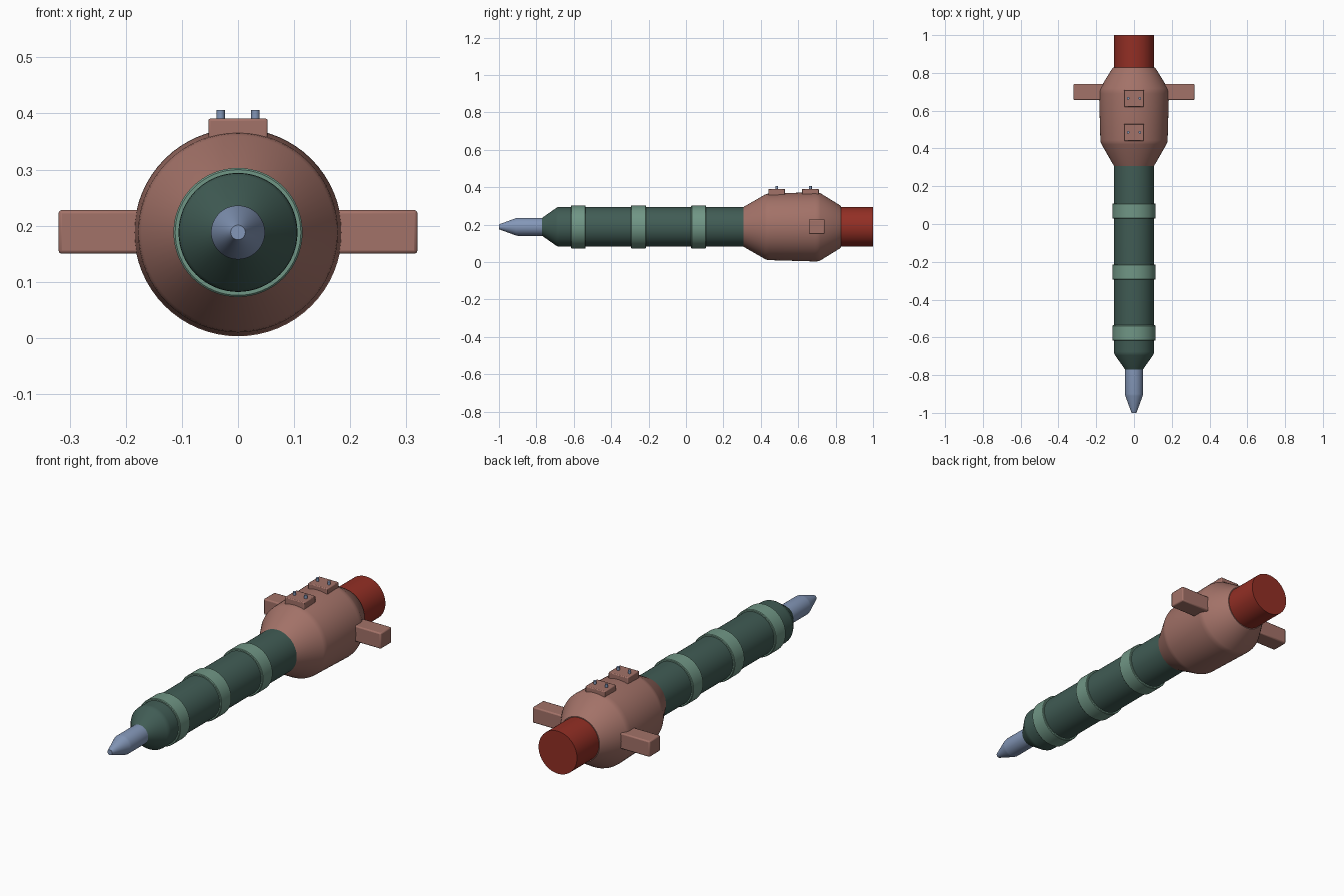
import bpy, math
from mathutils import Matrix

if "Cube" in bpy.data.objects:
    bpy.data.objects.remove(bpy.data.objects["Cube"])

AXIS_Z = 0.188


def material(name, rgb):
    m = bpy.data.materials.new(name)
    m.diffuse_color = (*rgb, 1)
    m.use_nodes = True
    m.node_tree.nodes["Principled BSDF"].inputs["Base Color"].default_value = m.diffuse_color
    return m


dark_green = material("dark green", (0.052, 0.107, 0.090))
pale_green = material("pale green", (0.162, 0.305, 0.235))
clay = material("clay pink", (0.365, 0.168, 0.138))
red = material("deep red", (0.290, 0.028, 0.018))
steel = material("steel blue", (0.230, 0.310, 0.480))


def finish(obj, name, mat):
    obj.name = name
    obj.data.materials.append(mat)
    bpy.ops.object.select_all(action='DESELECT')
    obj.select_set(True)
    bpy.context.view_layer.objects.active = obj
    bpy.ops.object.shade_smooth_by_angle(angle=math.radians(31))
    return obj


def turned(name, profile, mat, n=64):
    """Closed solid turned about the long axis from (y, radius) pairs."""
    verts = [(r * math.cos(2 * math.pi * i / n), y, AXIS_Z + r * math.sin(2 * math.pi * i / n))
             for y, r in profile for i in range(n)]
    faces = [(k * n + i, (k + 1) * n + i, (k + 1) * n + (i + 1) % n, k * n + (i + 1) % n)
             for k in range(len(profile) - 1) for i in range(n)]
    last = (len(profile) - 1) * n
    faces += [tuple(range(n)), tuple(reversed(range(last, last + n)))]
    mesh = bpy.data.meshes.new(name)
    mesh.from_pydata(verts, [], faces)
    obj = bpy.data.objects.new(name, mesh)
    bpy.context.collection.objects.link(obj)
    return finish(obj, name, mat)


def block(name, center, size, mat, bevel):
    bpy.ops.mesh.primitive_cube_add(size=1, location=center)
    obj = bpy.context.object
    obj.data.transform(Matrix.Diagonal((*size, 1)))
    mod = obj.modifiers.new("rounded edges", 'BEVEL')
    mod.width, mod.segments = bevel, 2
    return finish(obj, name, mat)


# Main barrel with tapered nose
turned("barrel", [(-0.772, 0.046), (-0.695, 0.100), (-0.685, 0.105), (-0.675, 0.106), (0.33, 0.106)], dark_green)

# Pointed tip
turned("tip", [(-1.0, 0.013), (-0.91, 0.046), (-0.90, 0.048), (-0.76, 0.048)], steel)

# Raised bands around the barrel
for i, y in enumerate((-0.576, -0.254, 0.068)):
    turned(f"band_{i + 1}", [(y - 0.040, 0.112), (y - 0.037, 0.115),
                             (y + 0.037, 0.115), (y + 0.040, 0.112)], pale_green)

# Swollen rear housing
turned("housing", [(0.307, 0.106), (0.422, 0.172), (0.432, 0.176), (0.445, 0.178),
                   (0.690, 0.185), (0.705, 0.184), (0.718, 0.180),
                   (0.822, 0.116), (0.829, 0.109)], clay)

# Rear plug
turned("rear_plug", [(0.80, 0.105), (1.0, 0.105)], red)

# Side fins
for side, x in (("left", -1), ("right", 1)):
    block(f"{side}_fin", (x * 0.235, 0.699, 0.189), (0.17, 0.085, 0.078), clay, 0.006)

# Top pads, each with two pins
for i, y in enumerate((0.485, 0.665)):
    block(f"pad_{i + 1}", (0, y, 0.365), (0.106, 0.090, 0.052), clay, 0.004)
    for side, x in (("left", -0.031), ("right", 0.031)):
        bpy.ops.mesh.primitive_cylinder_add(vertices=16, radius=0.0075, depth=0.03, location=(x, y, 0.391))
        finish(bpy.context.object, f"{side}_pin_{i + 1}", steel)
